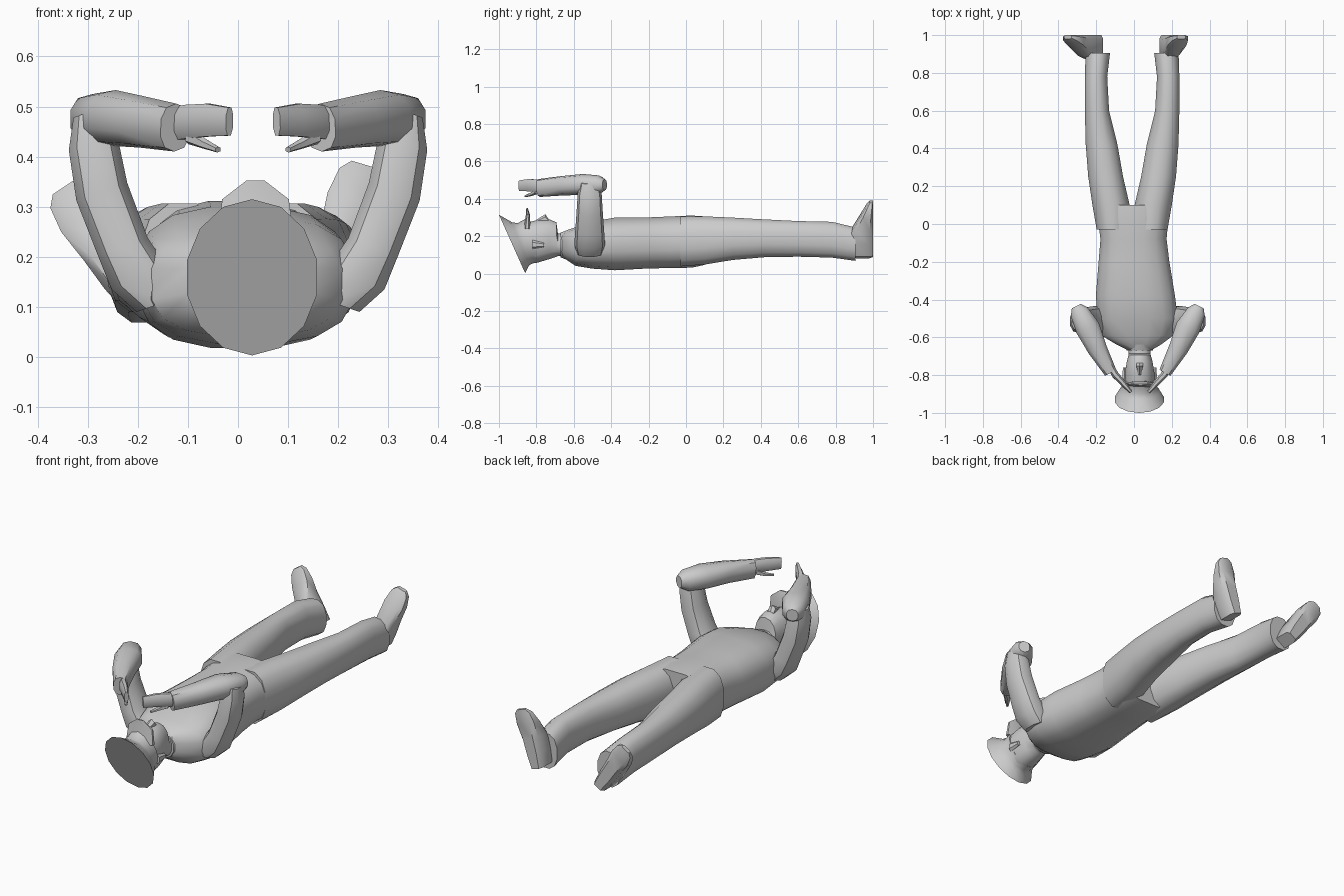
import bpy, bmesh, math
from mathutils import Vector as V


def loft(name, rings, n=12, power=1.0, angle=40):
    """Skin rings given as (centre, half-axis u, half-axis v) and cap both ends."""
    bm = bmesh.new()
    loops = []
    for c, u, v in rings:
        loop = []
        for i in range(n):
            a = 2 * math.pi * (i + 0.5) / n
            co, si = math.cos(a), math.sin(a)
            x = math.copysign(abs(co) ** power, co)
            y = math.copysign(abs(si) ** power, si)
            loop.append(bm.verts.new(V(c) + V(u) * x + V(v) * y))
        loops.append(loop)
    for a, b in zip(loops, loops[1:]):
        for i in range(n):
            j = (i + 1) % n
            bm.faces.new((a[i], a[j], b[j], b[i]))
    bm.faces.new(loops[0])
    bm.faces.new(loops[-1])
    bmesh.ops.recalc_face_normals(bm, faces=bm.faces)
    me = bpy.data.meshes.new(name)
    bm.to_mesh(me)
    bm.free()
    ob = bpy.data.objects.new(name, me)
    bpy.context.collection.objects.link(ob)
    bpy.ops.object.select_all(action='DESELECT')
    ob.select_set(True)
    bpy.context.view_layer.objects.active = ob
    bpy.ops.object.shade_smooth_by_angle(angle=math.radians(angle))
    return ob


def along_y(rows):
    """Rows of (y, x min, x max, z min, z max) to upright rings."""
    return [(((a + b) / 2, y, (c + d) / 2), ((b - a) / 2, 0, 0), (0, 0, (d - c) / 2))
            for y, a, b, c, d in rows]


def flip(rings, cx):
    """Mirror rings across the plane x = cx."""
    return [((2 * cx - c[0], c[1], c[2]), (-u[0], u[1], u[2]), (-v[0], v[1], v[2]))
            for c, u, v in rings]


def limb(rows):
    """Rows of (x, y, z, half width, half height) to rings square to a level path."""
    pts = [V(r[:3]) for r in rows]
    out = []
    for i, r in enumerate(rows):
        t = (pts[min(i + 1, len(pts) - 1)] - pts[max(i - 1, 0)]).normalized()
        u = t.cross(V((0, 0, 1))).normalized()
        out.append((pts[i], u * r[3], u.cross(t) * r[4]))
    return out


# torso
loft("torso", along_y([
    (-0.67, -0.03, 0.09, 0.10, 0.21), (-0.635, -0.10, 0.15, 0.07, 0.235),
    (-0.59, -0.175, 0.21, 0.04, 0.25), (-0.50, -0.195, 0.235, 0.025, 0.28),
    (-0.38, -0.205, 0.22, 0.016, 0.302), (-0.20, -0.19, 0.19, 0.026, 0.303),
    (-0.08, -0.18, 0.175, 0.028, 0.308), (0.03, -0.195, 0.185, 0.03, 0.313),
    (0.10, -0.205, 0.19, 0.045, 0.308)]), 16, 0.75)

# neck and head
loft("head", along_y([
    (-0.62, -0.03, 0.09, 0.09, 0.21), (-0.685, -0.03, 0.09, 0.095, 0.215),
    (-0.693, -0.03, 0.09, 0.09, 0.275), (-0.73, -0.04, 0.10, 0.078, 0.29),
    (-0.79, -0.05, 0.11, 0.06, 0.288), (-0.86, -0.05, 0.11, 0.06, 0.27)]), 14, 0.9)
loft("nose", along_y([
    (-0.735, 0.01, 0.05, 0.26, 0.292), (-0.752, 0.01, 0.05, 0.26, 0.318),
    (-0.80, 0.02, 0.04, 0.26, 0.288)]), 6)
for side, x in (("left", -0.05), ("right", 0.11)):
    loft(side + "_ear", along_y([(-0.76, x - 0.01, x + 0.01, 0.14, 0.165),
                                 (-0.82, x - 0.014, x + 0.014, 0.13, 0.18)]), 6)

# coat collar
loft("collar", along_y([
    (-0.61, -0.06, 0.12, 0.06, 0.245), (-0.67, -0.042, 0.102, 0.085, 0.222)]), 12)

# peaked cap and visor
cap = [(-1.0, 0.315, -0.86, 0.003, 0.133), (-0.93, 0.275, -0.838, 0.045, 0.107),
       (-0.90, 0.27, -0.82, 0.055, 0.09), (-0.855, 0.295, -0.785, 0.06, 0.087)]
loft("cap", [((0.028, (a + c) / 2, (b + d) / 2), (r, 0, 0), (0, (a - c) / 2, (b - d) / 2))
             for a, b, c, d, r in cap], 14)
loft("visor", [((0.035, y, z), (r, 0, 0), (0, t, 0)) for y, z, r, t in (
    (-0.85, 0.24, 0.082, 0.02), (-0.845, 0.315, 0.072, 0.012), (-0.85, 0.352, 0.02, 0.004))], 8)

# trouser legs
leg = along_y([
    (-0.03, 0.0, 0.18, 0.035, 0.31), (0.10, 0.0, 0.203, 0.045, 0.31),
    (0.25, 0.035, 0.225, 0.07, 0.303), (0.42, 0.065, 0.238, 0.085, 0.293),
    (0.60, 0.11, 0.242, 0.088, 0.284), (0.78, 0.12, 0.242, 0.083, 0.28),
    (0.905, 0.105, 0.238, 0.066, 0.25)])
loft("right_leg", leg, 12, 0.85)
loft("left_leg", flip(leg, -0.01), 12, 0.85)


def shoe(name, heel, toe):
    """Shoe with its sole on y = 1, running from heel to toe in the xz plane."""
    h, t = V((heel[0], 0, heel[1])), V((toe[0], 0, toe[1]))
    d = (t - h).normalized()
    side = V((-d.z, 0, d.x))
    rings = []
    for f, y, w in ((0, 0.89, 0.034), (0.25, 0.87, 0.045), (0.5, 0.89, 0.048),
                    (0.75, 0.935, 0.054), (0.93, 0.965, 0.045), (1, 0.98, 0.025)):
        c = h.lerp(t, f) + V((0, (y + 1) / 2, 0))
        rings.append((c, side * w, V((0, (1 - y) / 2 / math.sin(math.radians(67.5)) ** 0.5, 0))))
    loft(name, rings, 8, 0.5)


# shoes
shoe("right_shoe", (0.165, 0.10), (0.25, 0.385))
shoe("left_shoe", (-0.19, 0.10), (-0.35, 0.338))

# arms, sleeves and hands
upper_arm = [((x, -0.515, z), (a, 0, -a * 0.35), (0, b, 0)) for x, z, a, b in (
    (0.185, 0.11, 0.06, 0.07), (0.235, 0.155, 0.06, 0.082), (0.27, 0.22, 0.052, 0.078),
    (0.312, 0.33, 0.053, 0.07), (0.33, 0.43, 0.05, 0.064), (0.335, 0.49, 0.035, 0.05))]
forearm = limb([
    (0.345, -0.435, 0.475, 0.028, 0.03), (0.33, -0.465, 0.475, 0.052, 0.05),
    (0.285, -0.55, 0.477, 0.068, 0.056), (0.235, -0.66, 0.47, 0.054, 0.052),
    (0.165, -0.785, 0.458, 0.035, 0.048)])
hand = limb([
    (0.185, -0.755, 0.465, 0.02, 0.035), (0.158, -0.80, 0.47, 0.02, 0.036),
    (0.12, -0.84, 0.473, 0.017, 0.035), (0.077, -0.89, 0.47, 0.01, 0.03)])
thumb = limb([
    (0.155, -0.80, 0.44, 0.015, 0.016), (0.125, -0.825, 0.425, 0.012, 0.01),
    (0.10, -0.86, 0.414, 0.007, 0.006)])
for part, rings, n, cx in (("upper_arm", upper_arm, 10, 0.02), ("forearm", forearm, 10, 0.02),
                           ("hand", hand, 8, 0.03), ("thumb", thumb, 6, 0.03)):
    loft("right_" + part, rings, n, 0.85)
    loft("left_" + part, flip(rings, cx), n, 0.85)
